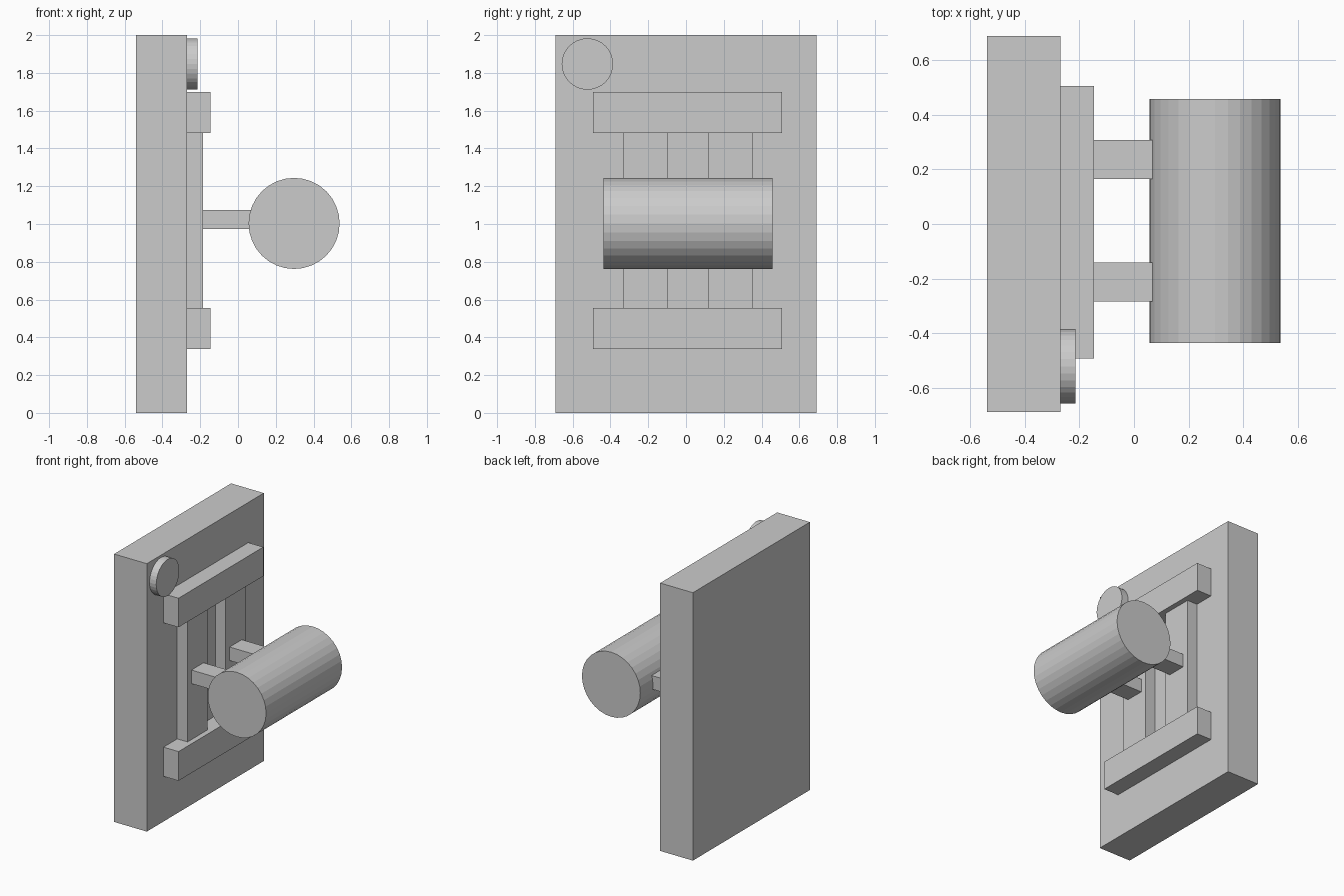
import bpy
from math import pi

if "Cube" in bpy.data.objects:
    bpy.data.objects.remove(bpy.data.objects["Cube"])


def box(name, x, y, z):
    """Box from (min, max) ranges along each axis."""
    bpy.ops.mesh.primitive_cube_add(size=1, location=[(a + b) / 2 for a, b in (x, y, z)])
    ob = bpy.context.object
    ob.name = name
    ob.scale = [b - a for a, b in (x, y, z)]
    bpy.ops.object.transform_apply(location=False, rotation=False, scale=True)
    return ob


def cylinder(name, radius, depth, loc, rot):
    bpy.ops.mesh.primitive_cylinder_add(vertices=32, radius=radius, depth=depth,
                                        location=loc, rotation=rot)
    bpy.context.object.name = name


BACK = -0.27   # front surface of the panel

# Main slab
box("back_panel", (-0.54, BACK), (-0.69, 0.69), (0, 2))

# Top and bottom crossbars
for name, z in (("lower_rail", (0.337, 0.555)), ("upper_rail", (1.483, 1.70))):
    box(name, (BACK, -0.146), (-0.493, 0.507), z)

# Upright slats between the crossbars, each carrying an arm to the roller
for side, slat_y, arm_y in (("left", (-0.331, -0.098), (-0.285, -0.142)),
                            ("right", (0.119, 0.356), (0.165, 0.309))):
    box(side + "_slat", (BACK, -0.185), slat_y, (0.555, 1.483))
    box(side + "_arm", (-0.185, 0.10), arm_y, (0.973, 1.074))

# Horizontal roller
cylinder("roller", 0.241, 0.896, (0.297, 0.011, 1.003), (pi / 2, 0, 0))

# Round button in the upper corner
cylinder("corner_button", 0.136, 0.055, (BACK + 0.0275, -0.522, 1.847), (0, pi / 2, 0))
